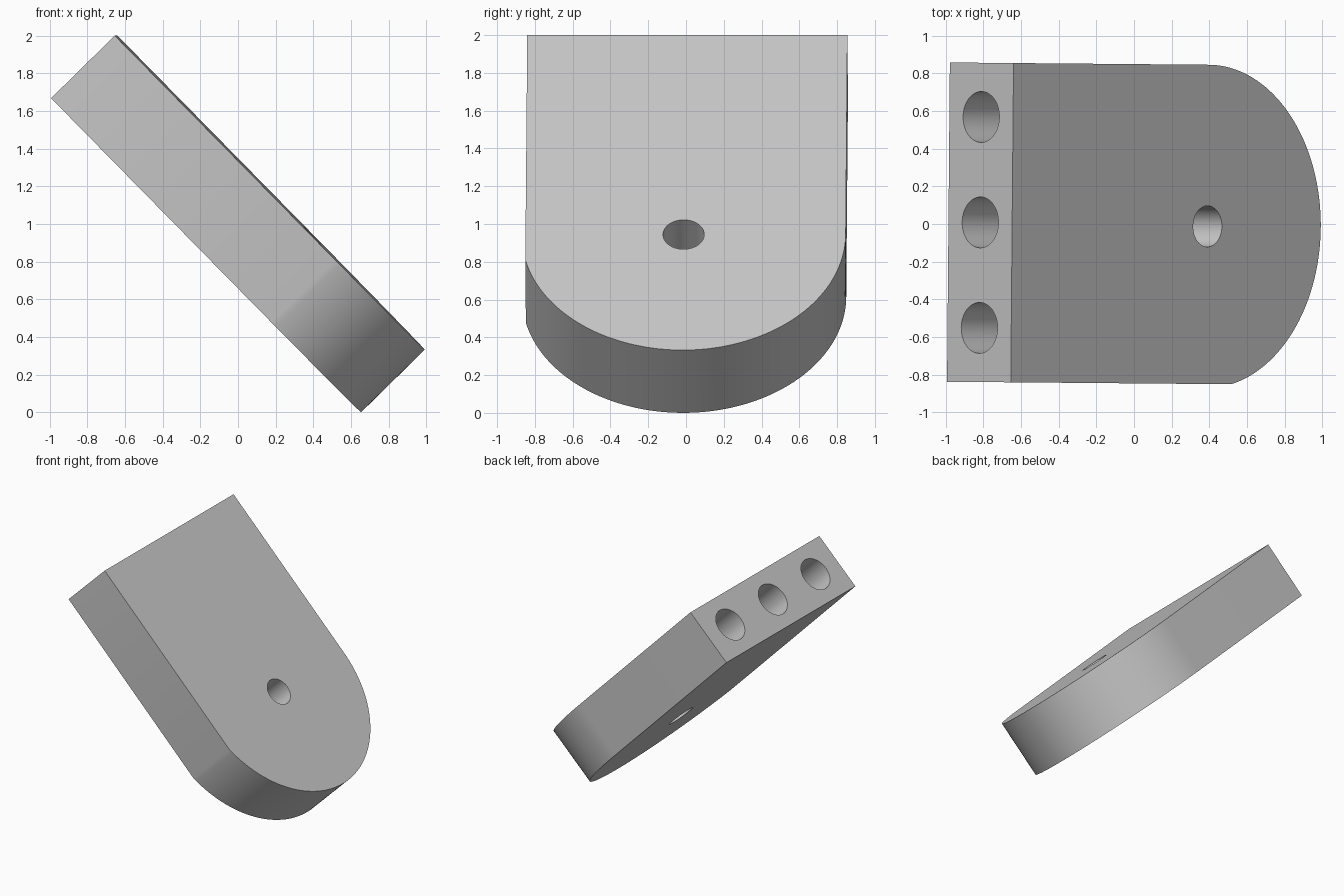
import bpy
import bmesh
from math import radians, sin, cos, acos, pi
from mathutils import Matrix, Vector

cube = bpy.data.objects.get("Cube")
if cube:
    bpy.data.objects.remove(cube, do_unlink=True)

# Plate frame: x runs down the slope, y across, z out of the top face
HALF_WIDTH = 0.8475
THICK = 0.474
LENGTH = 2.338
RADIUS = 0.858
CENTRE = Vector((LENGTH - RADIUS, HALF_WIDTH - RADIUS))
ARC_STEPS = 72

grey = bpy.data.materials.new("plain_grey")
grey.use_nodes = True
colour = (0.58, 0.58, 0.58, 1)
grey.diffuse_color = colour
grey.node_tree.nodes["Principled BSDF"].inputs["Base Color"].default_value = colour


def make_object(name, bm):
    mesh = bpy.data.meshes.new(name)
    bmesh.ops.recalc_face_normals(bm, faces=bm.faces)
    bm.to_mesh(mesh)
    bm.free()
    mesh.materials.append(grey)
    obj = bpy.data.objects.new(name, mesh)
    bpy.context.collection.objects.link(obj)
    return obj


def drill(target, name, radius, depth, matrix):
    """Cut a round hole centred on the matrix, along its z axis."""
    bm = bmesh.new()
    bmesh.ops.create_cone(bm, cap_ends=True, segments=64, radius1=radius,
                          radius2=radius, depth=depth, matrix=matrix)
    cutter = make_object(name, bm)
    cutter.hide_render = True
    mod = target.modifiers.new(name, "BOOLEAN")
    mod.operation = "DIFFERENCE"
    mod.solver = "EXACT"
    mod.object = cutter
    bpy.ops.object.modifier_apply(modifier=name)
    bpy.data.objects.remove(cutter, do_unlink=True)


# Plate outline: straight sides, round end slightly off centre
end_angle = -acos(1) - (pi / 2 - acos((HALF_WIDTH + CENTRE.y) / RADIUS))
outline = [(0, HALF_WIDTH), (0, -HALF_WIDTH)]
for i in range(ARC_STEPS + 1):
    a = end_angle + (pi / 2 - end_angle) * i / ARC_STEPS
    outline.append((CENTRE.x + RADIUS * cos(a), CENTRE.y + RADIUS * sin(a)))

bm = bmesh.new()
face = bm.faces.new([bm.verts.new((x, y, -THICK)) for x, y in outline])
extruded = bmesh.ops.extrude_face_region(bm, geom=[face])["geom"]
bmesh.ops.translate(bm, vec=(0, 0, THICK),
                    verts=[v for v in extruded if isinstance(v, bmesh.types.BMVert)])
plate = make_object("rounded_plate", bm)
bpy.context.view_layer.objects.active = plate
plate.select_set(True)

# Through hole at the centre of the round end
drill(plate, "pivot_hole", 0.109, THICK * 2,
      Matrix.Translation((CENTRE.x, CENTRE.y, -THICK / 2)))

# Three deep holes in the square end
for y in (-0.56, 0, 0.56):
    drill(plate, "end_hole", 0.135, 1.6,
          Matrix.Translation((0, y, -THICK / 2)) @ Matrix.Rotation(pi / 2, 4, "Y"))

bpy.ops.object.shade_smooth_by_angle(angle=radians(30))

# Lean the plate on its round end
plate.rotation_euler = (0, radians(45.5), radians(-0.5))
plate.location = (-0.647, 0.007, 2.0)
